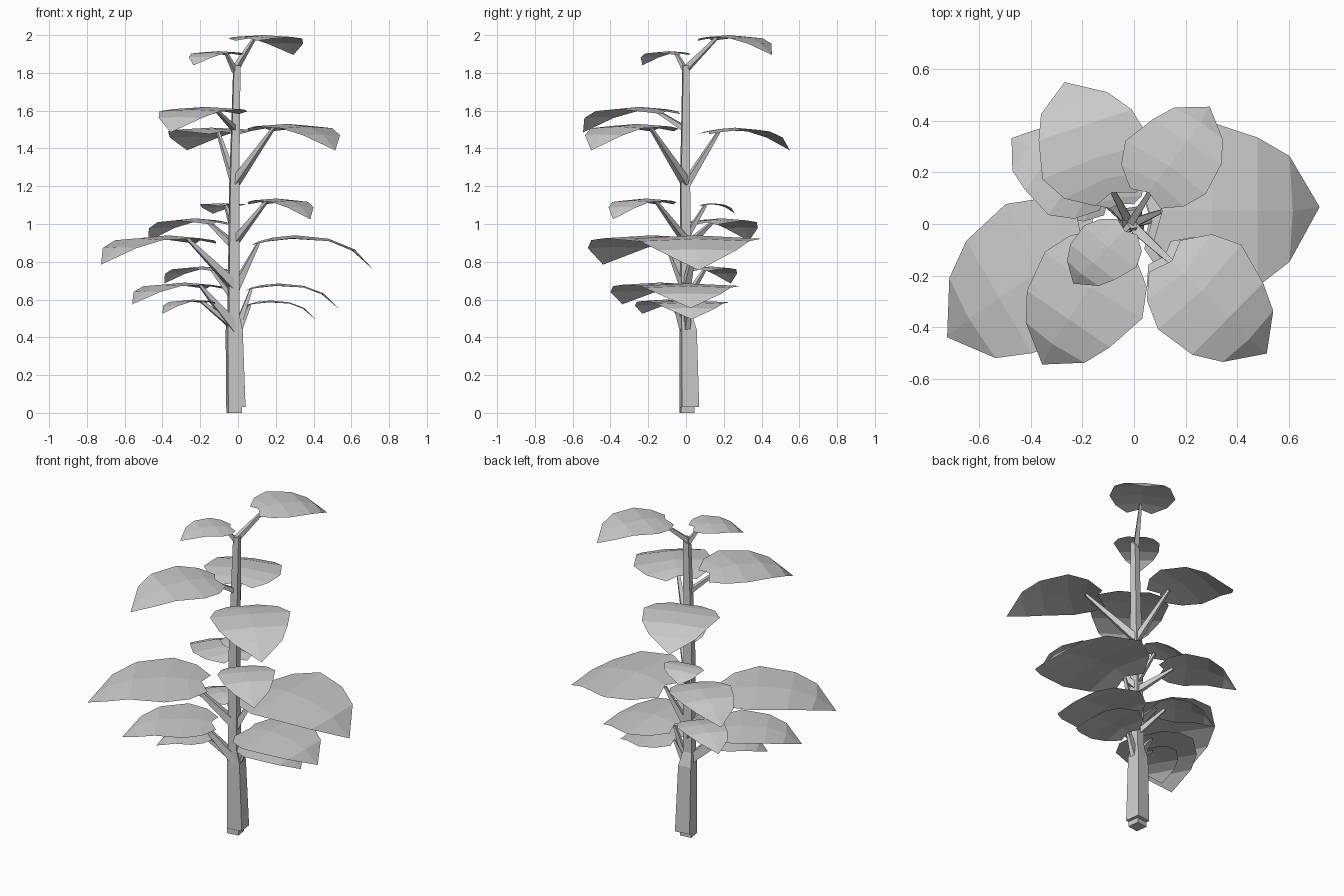
import bpy, math
from mathutils import Vector, Matrix

if "Cube" in bpy.data.objects:
    bpy.data.objects.remove(bpy.data.objects["Cube"])


def make(name, verts, faces):
    me = bpy.data.meshes.new(name)
    me.from_pydata([tuple(v) for v in verts], [], faces)
    me.update()
    ob = bpy.data.objects.new(name, me)
    bpy.context.collection.objects.link(ob)
    return ob


def tube(name, rings):
    """Four-sided tube through rings of four points, capped at both ends."""
    verts = [v for r in rings for v in r]
    faces = [(3, 2, 1, 0)]
    n = len(rings)
    for i in range(n - 1):
        for k in range(4):
            a, b = i * 4 + k, i * 4 + (k + 1) % 4
            faces.append((a, b, b + 4, a + 4))
    faces.append(tuple(range(n * 4 - 4, n * 4)))
    return make(name, verts, faces)


# Leaf pattern: (along, left width, right width, height, midrib along)
ROWS = [(0.00, .35, .40, -.075, .06), (0.13, .80, .76, -.035, .18),
        (0.33, 1.03, .97, -.004, .36), (0.63, .84, .86, -.03, .63),
        (0.82, .63, .58, -.11, .84)]


def leaf(name, angle, box):
    """Bent leaf sheet, turned to its angle and fitted to its extents."""
    pts = []
    for t, wl, wr, z, tm in ROWS:
        for u, w in ((t, wl), (tm, 0), (t, -wr)):
            pts.append(Vector((u, w * .42, z - .025 * w * w)))
    pts[1].z = -.05
    pts[4].z = -.02
    pts.append(Vector((1, .02, -.27)))
    rot = Matrix.Rotation(math.radians(angle), 3, 'Z')
    pts = [rot @ p for p in pts]
    for axis in range(3):
        lo = min(p[axis] for p in pts)
        hi = max(p[axis] for p in pts)
        a, b = box[axis * 2:axis * 2 + 2]
        for p in pts:
            p[axis] = a + (p[axis] - lo) / (hi - lo) * (b - a)
    faces = []
    for i in range(len(ROWS) - 1):
        o = i * 3
        faces += [(o + 1, o + 4, o + 3, o), (o + 2, o + 5, o + 4, o + 1)]
    faces += [(13, 15, 12), (14, 15, 13)]
    make(name, pts, faces)
    return pts


def branch(name, start, end, r0, r1=.007):
    q = (end - start).to_track_quat('Z', 'Y')
    rings = []
    for c, r in ((start, r0), (end, r1)):
        rings.append([c + q @ Vector((sx * r, sy * r, 0))
                      for sx, sy in ((1, 1), (-1, 1), (-1, -1), (1, -1))])
    tube(name, rings)


# Trunk: (z, centre x, centre y, half width)
TRUNK = [(0, -.02, .005, .036), (.03, -.02, .005, .036), (.03, -.012, .018, .046),
         (.44, -.02, .012, .04), (.52, -.024, .0, .028), (1.2, -.02, -.005, .024),
         (1.84, -.006, 0, .017)]
rings = []
for z, cx, cy, h in TRUNK:
    rings.append([Vector((cx + h * 1.414 * math.cos(math.radians(53 + 90 * k)),
                          cy + h * 1.414 * math.sin(math.radians(53 + 90 * k)), z))
                  for k in range(4)])
tube("trunk", rings)

# Leaves by side: angle, x range, y range, z range, branch start height, branch half width
SIDES = {
    "right": [(0, .04, .41, -.18, .235, .495, .595, .40, .018),
              (0, .04, .53, -.25, .29, .555, .685, .42, .018),
              (0, .07, .72, -.28, .40, .755, .94, .66, .02)],
    "left": [(212, -.40, -.12, -.27, .03, .525, .60, .45, .018),
             (212, -.56, -.08, -.40, .08, .575, .69, .45, .027),
             (212, -.725, -.115, -.52, .10, .785, .94, .67, .025)],
    "back_left": [(145, -.39, -.05, .01, .27, .685, .775, .60, .016),
                  (145, -.475, -.05, .02, .38, .91, 1.03, .88, .018)],
    "front_right": [(315, .05, .40, -.41, -.05, 1.025, 1.135, .91, .018),
                    (315, .05, .54, -.535, -.04, 1.39, 1.53, 1.22, .021)],
    "back": [(105, -.20, .04, .06, .26, 1.055, 1.11, .93, .014),
             (110, -.37, .07, .07, .55, 1.39, 1.51, 1.21, .018)],
    "crown": [(236, -.42, .05, -.545, -.03, 1.485, 1.62, 1.5, .014),
              (228, -.26, .03, -.24, .02, 1.84, 1.915, 1.81, .013),
              (55, -.05, .345, .06, .455, 1.895, 2.0, 1.82, .015)],
}
for side, items in SIDES.items():
    for n, (ang, *box, z0, r) in enumerate(items, 1):
        pts = leaf(f"{side}_leaf_{n}", ang, box)
        end = pts[1] if side == "right" else pts[4]
        branch(f"{side}_branch_{n}", Vector((-.015, 0, z0)),
               end - Vector((0, 0, .008)), r)
